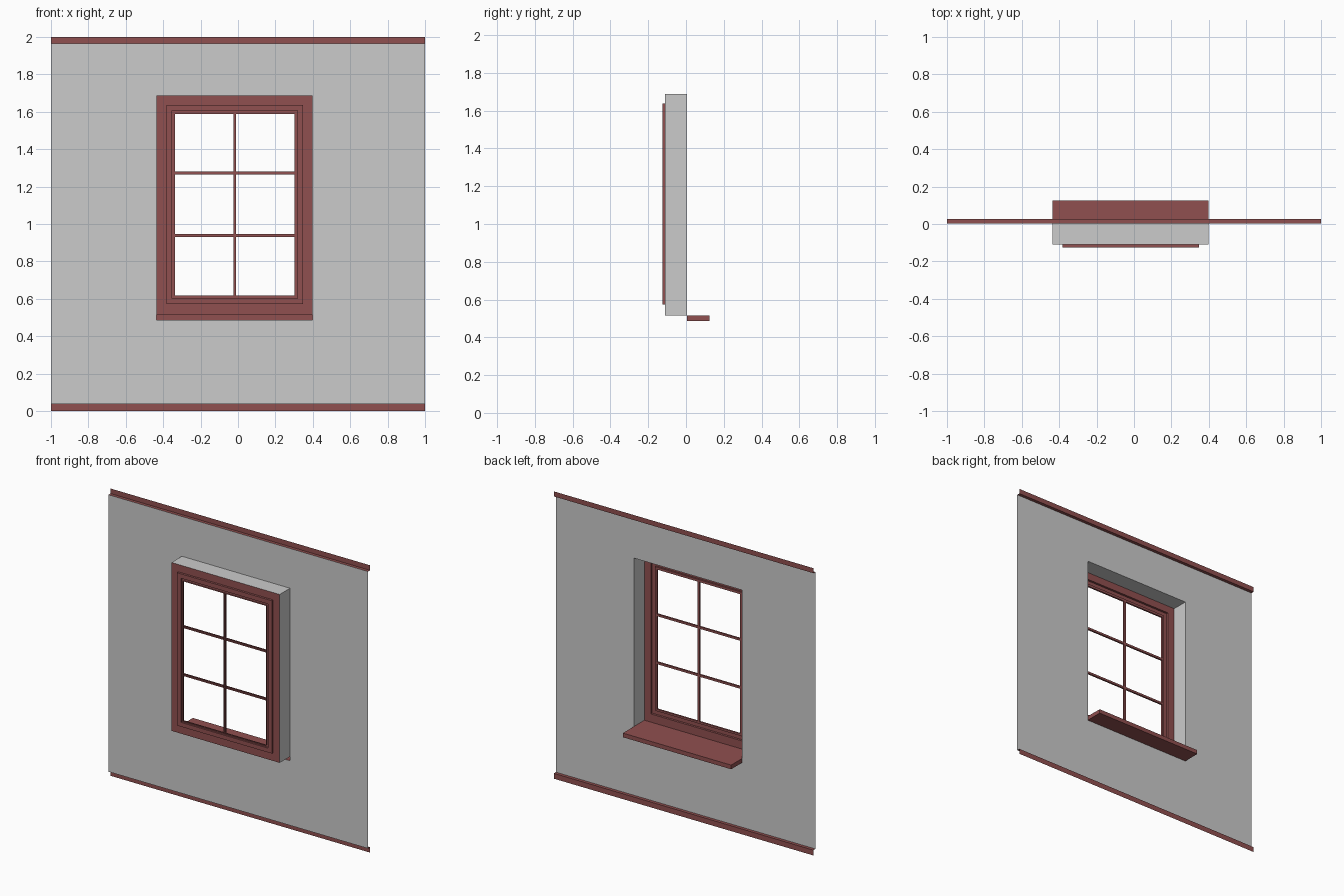
import bpy
from mathutils import Vector

if "Cube" in bpy.data.objects:
    bpy.data.objects.remove(bpy.data.objects["Cube"])

red = bpy.data.materials.new("painted_trim")
red.diffuse_color = (0.28, 0.08, 0.08, 1)
red.use_nodes = True
red.node_tree.nodes["Principled BSDF"].inputs["Base Color"].default_value = red.diffuse_color

# Main dimensions: opening edges, wall plane, frame plane, deepest plane
L, R, B, T = -0.435, 0.398, 0.516, 1.688
WALL, FRAME, BACK = 0.004, -0.110, -0.125
BEAD = -0.113
SILL_LOW, SILL_OUT = 0.487, 0.125


def make(name, verts, faces, mat=None):
    me = bpy.data.meshes.new(name)
    me.from_pydata([tuple(v) for v in verts], [], faces)
    me.update()
    ob = bpy.data.objects.new(name, me)
    bpy.context.collection.objects.link(ob)
    if mat:
        me.materials.append(mat)
    return ob


def sweep(name, path, offset, mat=None, caps=()):
    """Extrude an open path of 3D points along an offset vector."""
    a = [Vector(p) for p in path]
    b = [p + Vector(offset) for p in a]
    n = len(a)
    faces = [(i, i + 1, n + i + 1, n + i) for i in range(n - 1)]
    for cap in caps:
        faces += [tuple(reversed(cap)), tuple(n + i for i in cap)]
    return make(name, a + b, faces, mat)


def nested_frame(name, loops, mat):
    """Join successive rectangles (x0, x1, z0, z1, y) into a stepped frame."""
    verts, faces = [], []
    for x0, x1, z0, z1, y in loops:
        verts += [(x0, y, z0), (x1, y, z0), (x1, y, z1), (x0, y, z1)]
    for k in range(len(loops) - 1):
        for i in range(4):
            j = (i + 1) % 4
            faces.append((4*k + j, 4*k + i, 4*k + 4 + i, 4*k + 4 + j))
    return make(name, verts, faces, mat)


# Wall sheet with window hole (3 x 3 grid without the middle cell)
xs, zs = (-1, L, R, 1), (0.037, SILL_LOW, T, 1.965)
make("wall", [(x, WALL, z) for z in zs for x in xs],
     [(4*r + c + 1, 4*r + c, 4*r + c + 4, 4*r + c + 5)
      for r in range(3) for c in range(3) if (r, c) != (1, 1)])

# Trim bands along top and bottom edges of the wall, open ended
for name, ledge, edge in (("bottom_trim", 0.037, 0.0), ("top_trim", 1.965, 2.0)):
    sweep(name, [(-1, WALL, ledge), (-1, 0.026, ledge), (-1, 0.026, edge)],
          (2, 0, 0), red)

# Reveal: sides and head of the recess
sweep("reveal", [(L, WALL, B), (L, WALL, T), (R, WALL, T), (R, WALL, B)],
      (0, FRAME - WALL, 0))

# Sill: floor of the recess running out to a projecting ledge
sweep("sill", [(L, FRAME, B), (L, WALL, B), (L, SILL_OUT, B),
               (L, SILL_OUT, SILL_LOW), (L, WALL, SILL_LOW)],
      (R - L, 0, 0), red, caps=[(1, 2, 3, 4)])

# Window frame: casing, recessed sash, glazing bead
r1 = (L, R, B, T)
r2 = (-0.383, 0.348, 0.573, 1.637)
r3 = (-0.352, 0.318, 0.603, 1.606)
r4 = (-0.337, 0.302, 0.617, 1.589)
nested_frame("window_frame", [r1 + (FRAME,), r2 + (FRAME,), r2 + (BACK,),
                              r3 + (BACK,), r3 + (BEAD,), r4 + (BEAD,),
                              r4 + (BACK,)], red)

# Glazing bars: one upright, two crosspieces
h = 0.0075
cx = (r4[0] + r4[1]) / 2
sweep("upright_bar", [(cx + s*h, y, r4[2]) for s, y in
                      ((-1, BACK), (-1, BEAD), (1, BEAD), (1, BACK))],
      (0, 0, r4[3] - r4[2]), red)
for i, z in enumerate((0.938, 1.272)):
    sweep(f"cross_bar_{i + 1}", [(r4[0], y, z + s*h) for s, y in
                                 ((-1, BACK), (-1, BEAD), (1, BEAD), (1, BACK))],
          (r4[1] - r4[0], 0, 0), red)
